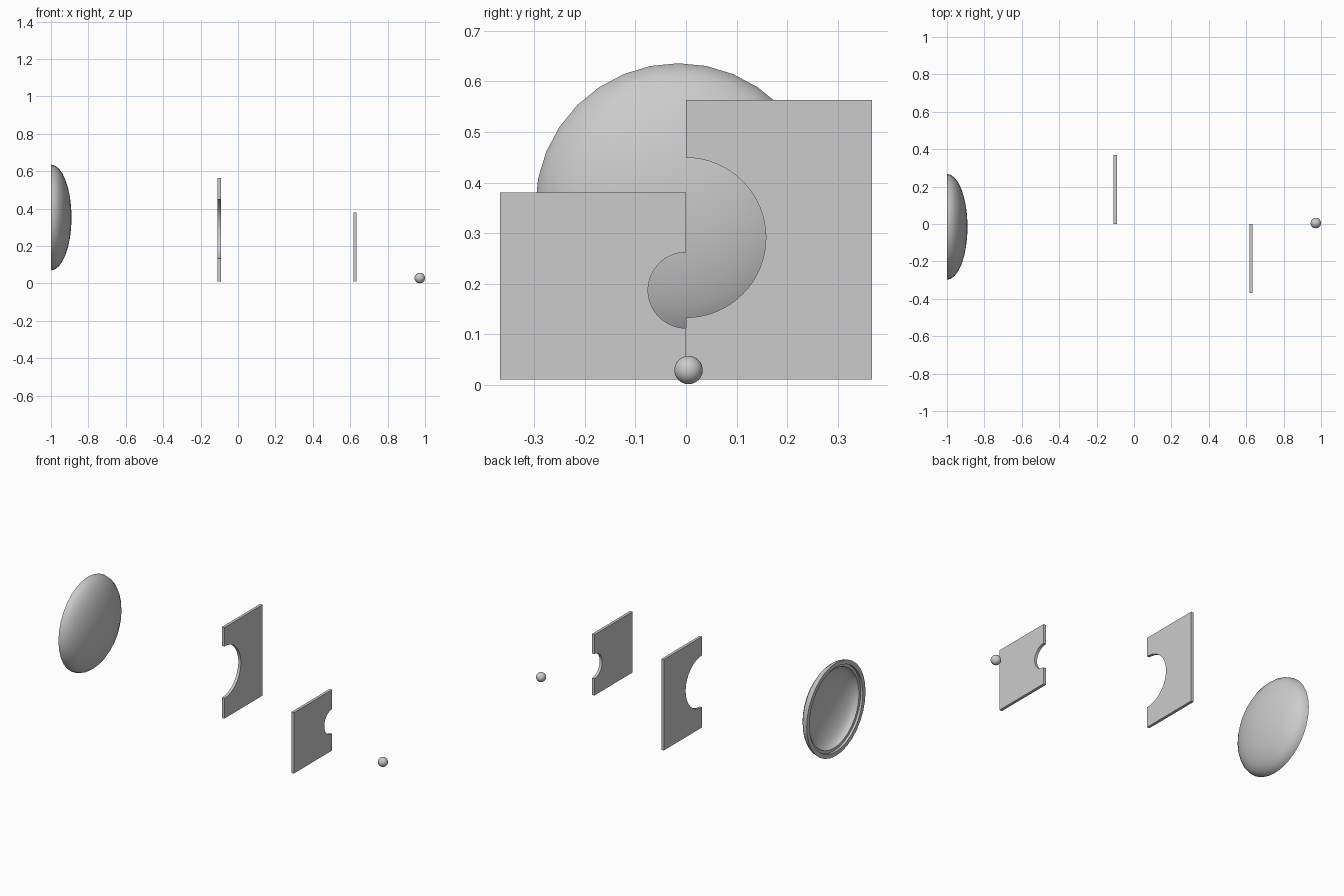
import bpy, bmesh, math

if "Cube" in bpy.data.objects:
    bpy.data.objects.remove(bpy.data.objects["Cube"])


def finish(bm, name, smooth=None):
    bmesh.ops.recalc_face_normals(bm, faces=bm.faces)
    me = bpy.data.meshes.new(name)
    bm.to_mesh(me)
    bm.free()
    ob = bpy.data.objects.new(name, me)
    bpy.context.collection.objects.link(ob)
    if smooth:
        bpy.ops.object.select_all(action='DESELECT')
        ob.select_set(True)
        bpy.context.view_layer.objects.active = ob
        bpy.ops.object.shade_smooth_by_angle(angle=math.radians(smooth))
    return ob


def notched_plate(name, x, side, z0, z1, width, notch_z, notch_r, thick=0.017, n=32):
    """Upright plate with a half-round notch in its inner edge at y = 0."""
    pts = [(0, z0), (width, z0), (width, z1), (0, z1)]
    for i in range(n + 1):
        a = math.pi / 2 - math.pi * i / n
        pts.append((notch_r * math.cos(a), notch_z + notch_r * math.sin(a)))
    bm = bmesh.new()
    face = bm.faces.new([bm.verts.new((x - thick / 2, side * y, z)) for y, z in pts])
    ext = bmesh.ops.extrude_face_region(bm, geom=[face])
    verts = [v for v in ext['geom'] if isinstance(v, bmesh.types.BMVert)]
    bmesh.ops.translate(bm, verts=verts, vec=(thick, 0, 0))
    return finish(bm, name, 20)


# Half-aperture plates
notched_plate("large_aperture_plate", -0.10, 1, 0.01, 0.563, 0.368, 0.291, 0.158)
notched_plate("small_aperture_plate", 0.625, -1, 0.01, 0.38, 0.368, 0.187, 0.075)

# Hollow dish: domed front, open stepped rim at the back
R, n = 0.283, 8
profile = [(0.11 * math.cos(math.pi / 2 * i / n), R * math.sin(math.pi / 2 * i / n))
           for i in range(n + 1)]
profile += [(0, 0.257), (0.014, 0.257), (0.014, 0.24)]
profile += [(0.014 + 0.078 * math.sin(math.pi / 2 * i / n), 0.24 * math.cos(math.pi / 2 * i / n))
            for i in range(1, n + 1)]
bm = bmesh.new()
vs = [bm.verts.new((-1 + x, -0.015 + r, 0.353)) for x, r in profile]
edges = [bm.edges.new(p) for p in zip(vs, vs[1:])]
bmesh.ops.spin(bm, geom=vs + edges, cent=(-1, -0.015, 0.353), axis=(1, 0, 0),
               angle=2 * math.pi, steps=32, use_merge=True)
bmesh.ops.remove_doubles(bm, verts=bm.verts, dist=1e-5)
finish(bm, "dish", 40)

# Small ball
bm = bmesh.new()
bmesh.ops.create_uvsphere(bm, u_segments=32, v_segments=16, radius=0.028)
bmesh.ops.translate(bm, verts=bm.verts, vec=(0.972, 0.005, 0.029))
finish(bm, "ball", 40)
